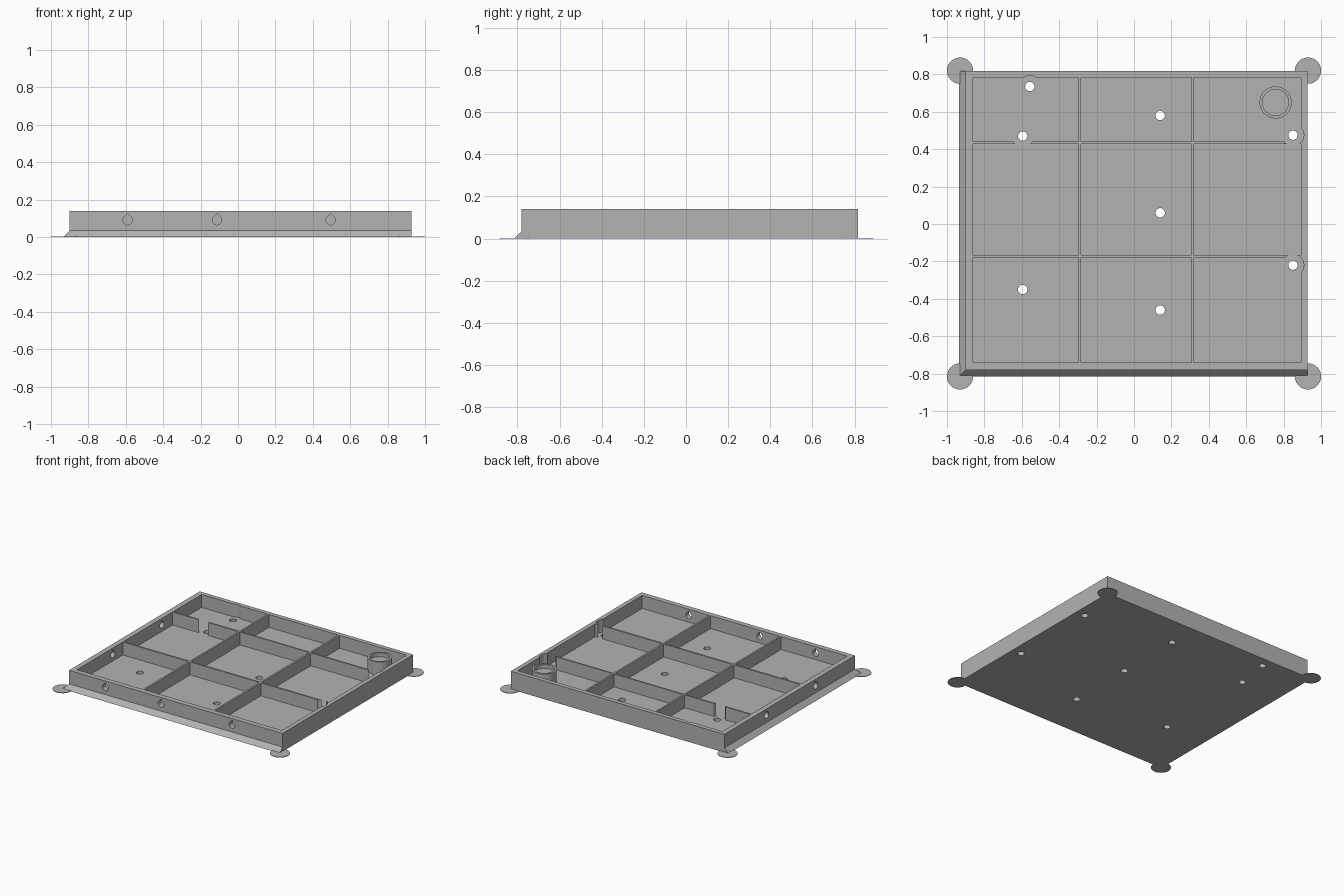
import bpy, bmesh, math
from mathutils import Matrix, Vector

if "Cube" in bpy.data.objects:
    bpy.data.objects.remove(bpy.data.objects["Cube"], do_unlink=True)

TOP, FLOOR, CHAMFER = 0.14, 0.04, 0.035
LEFT, RIGHT, FRONT, BACK = -0.9, 0.927, -0.78, 0.817

grey = bpy.data.materials.new("plain_grey")
grey.use_nodes = True
grey.diffuse_color = (0.45, 0.45, 0.45, 1)
grey.node_tree.nodes["Principled BSDF"].inputs["Base Color"].default_value = grey.diffuse_color


def make_object(name, bm):
    bmesh.ops.recalc_face_normals(bm, faces=bm.faces)
    mesh = bpy.data.meshes.new(name)
    bm.to_mesh(mesh)
    bm.free()
    mesh.materials.append(grey)
    obj = bpy.data.objects.new(name, mesh)
    bpy.context.collection.objects.link(obj)
    return obj


def loft(name, rings):
    """Closed solid through a stack of matching point rings."""
    bm = bmesh.new()
    loops = [[bm.verts.new(p) for p in ring] for ring in rings]
    bm.faces.new(loops[0])
    bm.faces.new(loops[-1])
    n = len(loops[0])
    for a, b in zip(loops, loops[1:]):
        for i in range(n):
            j = (i + 1) % n
            bm.faces.new((a[i], a[j], b[j], b[i]))
    return make_object(name, bm)


def rect(x0, x1, y0, y1, z):
    return [(x0, y0, z), (x1, y0, z), (x1, y1, z), (x0, y1, z)]


def box(name, x0, x1, y0, y1, z0, z1):
    return loft(name, [rect(x0, x1, y0, y1, z) for z in (z0, z1)])


def cylinder(name, x, y, r, z0, z1, sides=40):
    bm = bmesh.new()
    bmesh.ops.create_cone(bm, cap_ends=True, segments=sides, radius1=r, radius2=r,
                          depth=z1 - z0, matrix=Matrix.Translation((x, y, (z0 + z1) / 2)))
    return make_object(name, bm)


def teardrop(name, centre, along, across, r=0.025, reach=0.06):
    """Round hole with a pointed roof, running along one axis."""
    angles = [math.radians(135 + 270 * i / 24) for i in range(25)]
    outline = [(r * math.cos(a), r * math.sin(a)) for a in angles] + [(0, r * math.sqrt(2))]
    up = Vector((0, 0, 1))
    return loft(name, [[centre + along * d + across * u + up * v for u, v in outline]
                       for d in (-reach, reach)])


def combine(target, tools, operation):
    """Apply a boolean for each tool, then discard the tools."""
    for tool in tools:
        mod = target.modifiers.new("boolean", 'BOOLEAN')
        mod.operation, mod.solver, mod.object = operation, 'EXACT', tool
    graph = bpy.context.evaluated_depsgraph_get()
    mesh = bpy.data.meshes.new_from_object(target.evaluated_get(graph))
    target.modifiers.clear()
    target.data = mesh
    for tool in tools:
        bpy.data.objects.remove(tool, do_unlink=True)


# Tray block, flared at the foot of the front and the -x side
tray = loft("tray", [
    rect(LEFT - CHAMFER, RIGHT, FRONT - CHAMFER, BACK, 0),
    rect(LEFT, RIGHT, FRONT, BACK, CHAMFER),
    rect(LEFT, RIGHT, FRONT, BACK, TOP)])

# Nine compartments, leaving the rim and thin ribs
columns = [(-0.86, -0.296), (-0.283, 0.308), (0.322, 0.893)]
rows = [(-0.74, -0.18), (-0.166, 0.428), (0.44, 0.783)]
combine(tray, [box("cutter", *cx, *cy, FLOOR, TOP + 0.1) for cx in columns for cy in rows],
        'DIFFERENCE')

# Screw holes with round clearance above the floor
screws = [(-0.557, 0.735), (-0.595, 0.47), (-0.595, -0.35), (0.14, 0.58),
          (0.14, 0.06), (0.14, -0.46), (0.85, 0.475), (0.85, -0.22)]
cutters = [cylinder("cutter", x, y, 0.025, -0.1, TOP + 0.1, 32) for x, y in screws]
cutters += [cylinder("cutter", x, y, 0.058, FLOOR, TOP + 0.1) for x, y in screws]

# Teardrop cable holes through the front and -x walls
X, Y = Vector((1, 0, 0)), Vector((0, 1, 0))
cutters += [teardrop("cutter", Vector((x, FRONT + 0.02, 0.09)), Y, X) for x in (-0.59, -0.112, 0.495)]
cutters += [teardrop("cutter", Vector((LEFT + 0.02, y, 0.09)), X, Y) for y in (-0.3, 0.3)]
combine(tray, cutters, 'DIFFERENCE')

# Round post with a shallow recess
post = cylinder("round_post", 0.757, 0.65, 0.086, FLOOR - 0.01, TOP, 48)
combine(post, [cylinder("cutter", 0.757, 0.65, 0.07, TOP - 0.03, TOP + 0.1, 48)], 'DIFFERENCE')

# Thin corner pads
pads = [cylinder("corner_pad", x, y, 0.07, 0, 0.004, 48)
        for x in (-0.93, 0.93) for y in (-0.815, 0.82)]

bpy.ops.object.select_all(action='DESELECT')
for obj in [tray, post] + pads:
    obj.select_set(True)
bpy.context.view_layer.objects.active = tray
bpy.ops.object.shade_smooth_by_angle(angle=math.radians(30))
